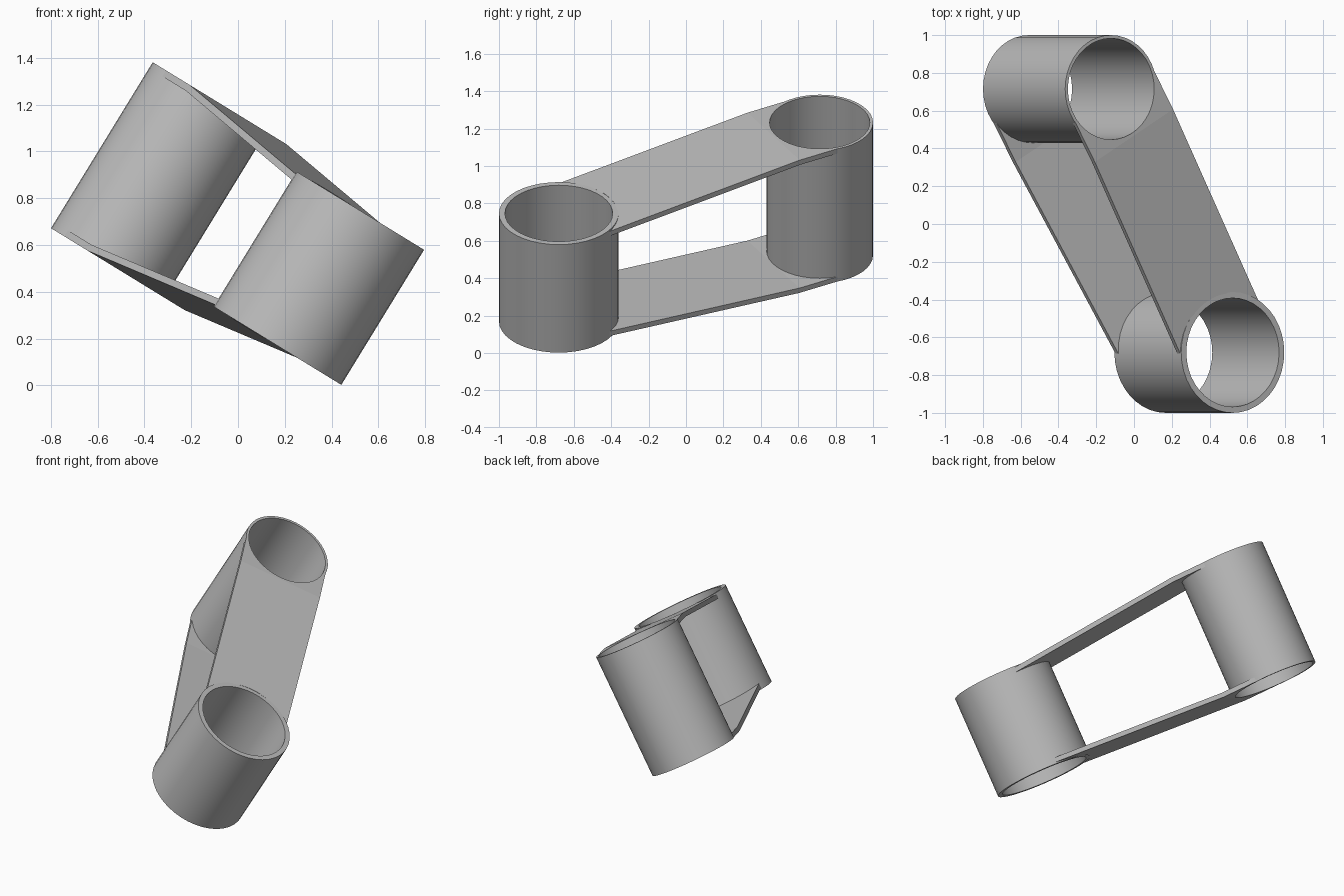
import bpy, bmesh
from math import sqrt, sin, cos, pi, radians
from mathutils import Matrix, Vector

cube = bpy.data.objects.get("Cube")
if cube:
    bpy.data.objects.remove(cube, do_unlink=True)

grey = bpy.data.materials.new("plain grey")
grey.use_nodes = True
COLOUR = (0.5, 0.5, 0.5, 1)
grey.diffuse_color = COLOUR
grey.node_tree.nodes["Principled BSDF"].inputs["Base Color"].default_value = COLOUR

# Whole linkage leans about the y axis
TILT = Matrix.Translation((0.298, 0, 0.487)) @ Matrix.Rotation(radians(31.5), 4, 'Y')
BACK = Vector((-0.747, 0.715, 0))
FRONT = Vector((0.056, -0.68, 0))
SPAN = (FRONT - BACK).length
ALONG = (FRONT - BACK).normalized()
ACROSS = Vector((-ALONG.y, ALONG.x, 0))
R_BACK, R_FRONT = 0.285, 0.32
H_BACK, H_FRONT = 0.416, 0.3385


def finish(name, bm, smooth):
    bmesh.ops.recalc_face_normals(bm, faces=bm.faces)
    bm.transform(TILT)
    mesh = bpy.data.meshes.new(name)
    bm.to_mesh(mesh)
    bm.free()
    mesh.materials.append(grey)
    ob = bpy.data.objects.new(name, mesh)
    bpy.context.collection.objects.link(ob)
    if smooth:
        bpy.ops.object.select_all(action='DESELECT')
        ob.select_set(True)
        bpy.context.view_layer.objects.active = ob
        bpy.ops.object.shade_smooth_by_angle(angle=radians(30))


def tube(name, centre, outer, inner, half, n=40):
    """Open sleeve: a closed rectangular section swept round the axis."""
    bm = bmesh.new()
    section = [(outer, -half), (outer, half), (inner, half), (inner, -half)]
    rings = []
    for i in range(n):
        a = 2 * pi * i / n
        rings.append([bm.verts.new(centre + Vector((r * cos(a), r * sin(a), z)))
                      for r, z in section])
    for i in range(n):
        a, b = rings[i], rings[(i + 1) % n]
        for j in range(4):
            k = (j + 1) % 4
            bm.faces.new((a[j], b[j], b[k], a[k]))
    finish(name, bm, True)


def plate(name, side, half_width=0.28, thick=0.03, n=28):
    """Bent strap, flush with the tall sleeve, with ends hollowed to fit both sleeves."""
    bm = bmesh.new()
    bend = R_BACK
    slope = (H_BACK - H_FRONT) / (SPAN - R_FRONT + 0.03 - bend)
    rows = []
    for i in range(n + 1):
        # cosine spacing keeps the hollow ends round
        v = -half_width * cos(pi * i / n)
        start = sqrt((R_BACK - 0.004) ** 2 - v * v)
        end = SPAN - sqrt((R_FRONT - 0.006) ** 2 - v * v)
        row = []
        for u in (start, bend, end):
            z = H_BACK - slope * max(0, u - bend)
            p = BACK + ALONG * u + ACROSS * v
            row.append([bm.verts.new((p.x, p.y, side * (z - d))) for d in (0, thick)])
        rows.append(row)
    for a, b in zip(rows, rows[1:]):
        for j in (0, 1):
            for d in (0, 1):
                bm.faces.new((a[j][d], b[j][d], b[j + 1][d], a[j + 1][d]))
        for j in (0, 2):
            bm.faces.new((a[j][0], b[j][0], b[j][1], a[j][1]))
    for row in (rows[0], rows[-1]):
        for a, b in zip(row, row[1:]):
            bm.faces.new((a[0], b[0], b[1], a[1]))
    finish(name, bm, False)


tube("back_sleeve", BACK, R_BACK, 0.268, H_BACK)
tube("front_sleeve", FRONT, R_FRONT, 0.288, H_FRONT)
plate("upper_strap", 1)
plate("lower_strap", -1)
